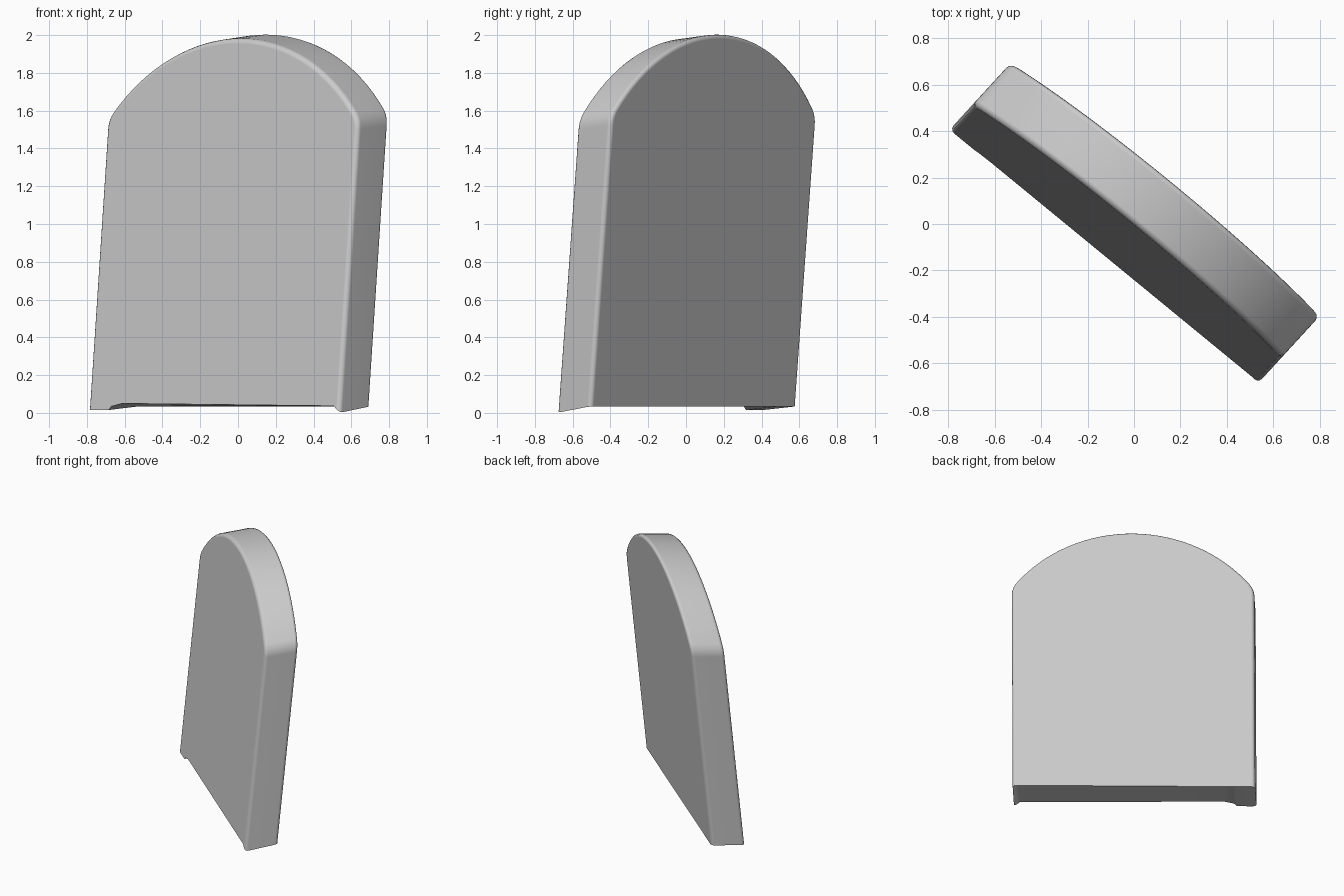
import bpy, bmesh, math
from mathutils import Vector

cube = bpy.data.objects.get("Cube")
if cube:
    bpy.data.objects.remove(cube, do_unlink=True)

# Stone colour
stone = bpy.data.materials.new("grey stone")
stone.use_nodes = True
colour = (0.6, 0.6, 0.6, 1)
stone.diffuse_color = colour
bsdf = stone.node_tree.nodes["Principled BSDF"]
bsdf.inputs["Base Color"].default_value = colour
bsdf.inputs["Roughness"].default_value = 0.9

# Slab directions: across the face, leaning up, and through to the back
ORIGIN = Vector((-0.13, -0.14, 0))
ACROSS = Vector((0.774, -0.634, 0))
UP = Vector((0.065, 0.071, 1))
DEPTH = Vector((0.165, 0.18, 0.025))
HALF, SHOULDER, RISE = 0.86, 1.55, 0.43


def place(u, w, depth):
    return ORIGIN + ACROSS * u + UP * w + DEPTH * depth


def arch_outline(steps=32):
    """Right shoulder over the arch to the left shoulder, corners rounded."""
    radius = (HALF ** 2 + RISE ** 2) / (2 * RISE)
    sweep = math.asin(HALF / radius)

    def arc(a):
        return Vector((radius * math.sin(a), SHOULDER + RISE - radius * (1 - math.cos(a))))

    trim = sweep * 0.95
    start, corner, end = Vector((HALF, SHOULDER - 0.05)), Vector((HALF, SHOULDER)), arc(trim)
    rounded = []
    for i in range(5):
        t = i / 5
        rounded.append(start * (1 - t) ** 2 + corner * 2 * t * (1 - t) + end * t * t)
    top = [arc(trim * (1 - 2 * i / steps)) for i in range(steps + 1)]
    left = [Vector((-p.x, p.y)) for p in reversed(rounded)]
    return rounded + top + left


# Underside: uneven feet along the front edge, straight along the back
foot = [(-HALF, 0.015), (-0.72, 0.015), (-0.70, 0.035), (-0.63, 0.05),
        (0.82, 0.037), (HALF, 0)]
arch = arch_outline()
bm = bmesh.new()
front = [bm.verts.new(place(u, w, 0)) for u, w in foot + [tuple(p) for p in arch]]
back = [bm.verts.new(place(u, 0.01, 1)) for u, w in foot]
back += [bm.verts.new(place(p.x, p.y, 1)) for p in arch]
bm.faces.new(front)
bm.faces.new(list(reversed(back)))
count = len(front)
for i in range(count):
    j = (i + 1) % count
    bm.faces.new((front[j], front[i], back[i], back[j]))
bmesh.ops.recalc_face_normals(bm, faces=bm.faces)

# Worn, rounded rims on the sides and arch, crisp edges underneath
rims = []
for ring in (front, back):
    for i in range(len(foot) - 1, count):
        rims.append(bm.edges.get((ring[i], ring[(i + 1) % count])))
bmesh.ops.bevel(bm, geom=rims, offset=0.025, offset_type='OFFSET', segments=3,
                profile=0.5, affect='EDGES', clamp_overlap=False)

mesh = bpy.data.meshes.new("leaning_stone_slab")
bm.to_mesh(mesh)
bm.free()
slab = bpy.data.objects.new("leaning_stone_slab", mesh)
bpy.context.collection.objects.link(slab)
mesh.materials.append(stone)

bpy.ops.object.select_all(action='DESELECT')
slab.select_set(True)
bpy.context.view_layer.objects.active = slab
bpy.ops.object.shade_smooth_by_angle(angle=math.radians(40))
weighted = slab.modifiers.new("flat_faces", 'WEIGHTED_NORMAL')
weighted.keep_sharp = True
